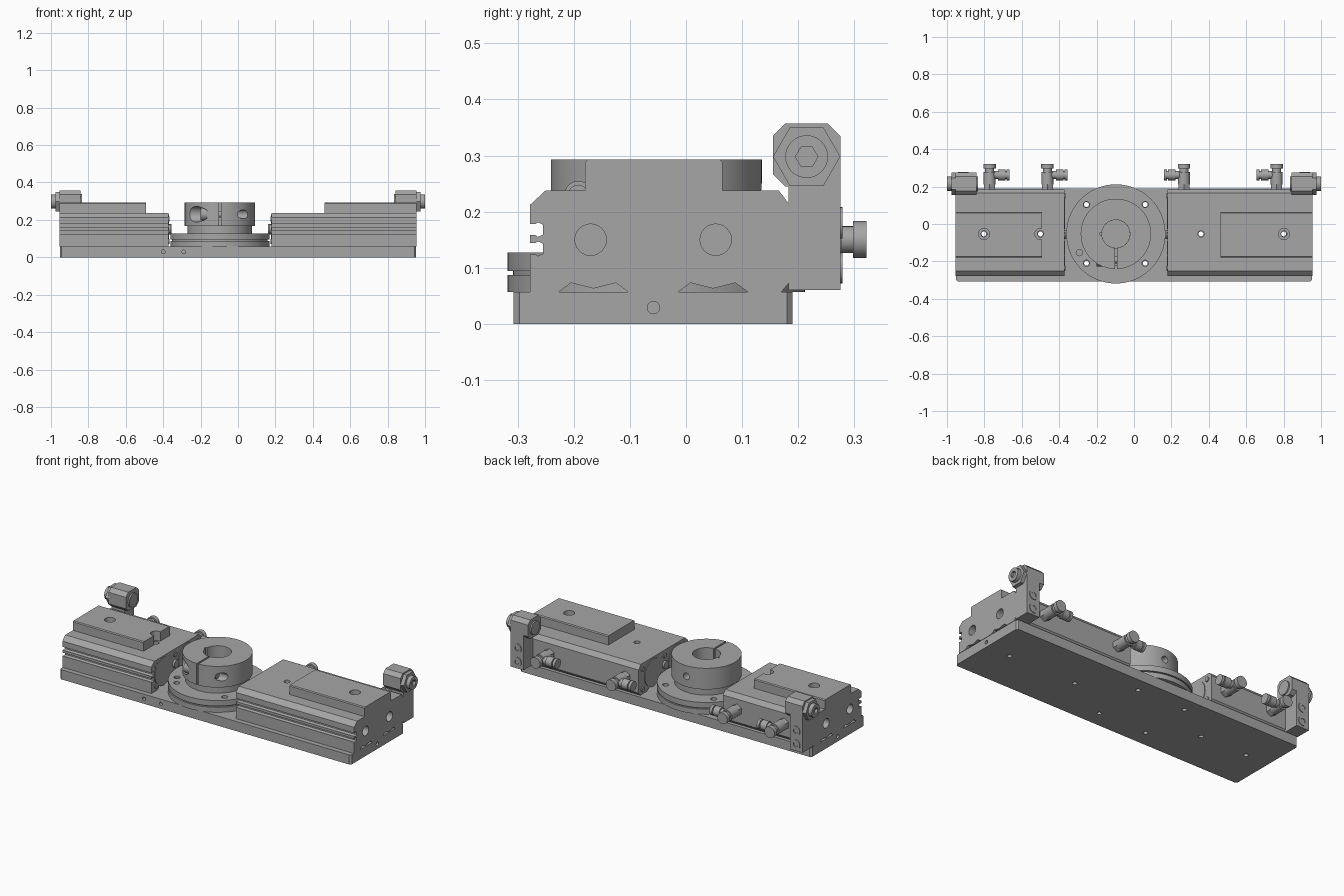
import bpy
import bmesh
from math import radians
from mathutils import Matrix, Vector

if "Cube" in bpy.data.objects:
    bpy.data.objects.remove(bpy.data.objects["Cube"])

metal = bpy.data.materials.new("machined_grey")
metal.use_nodes = True
GREY = (0.38, 0.38, 0.38, 1)
metal.diffuse_color = GREY
metal.node_tree.nodes["Principled BSDF"].inputs["Base Color"].default_value = GREY

AXES = {"x": Matrix.Rotation(radians(90), 4, "Y"),
        "y": Matrix.Rotation(radians(-90), 4, "X"),
        "z": Matrix.Identity(4)}


def finish(name, bm):
    bmesh.ops.recalc_face_normals(bm, faces=bm.faces)
    mesh = bpy.data.meshes.new(name)
    bm.to_mesh(mesh)
    bm.free()
    mesh.materials.append(metal)
    mesh.shade_smooth()
    mesh.set_sharp_from_angle(angle=radians(28))
    obj = bpy.data.objects.new(name, mesh)
    bpy.context.scene.collection.objects.link(obj)
    return obj


def turned(name, axis, centre, steps, sides=40):
    """Coaxial discs along an axis; each step is (from, to, radius[, sides])."""
    bm = bmesh.new()
    for a, b, r, *n in steps:
        lo, hi = min(a, b), max(a, b)
        at = Vector(centre)
        at["xyz".index(axis)] = (lo + hi) / 2
        bmesh.ops.create_cone(bm, cap_ends=True, segments=n[0] if n else sides,
                              radius1=r, radius2=r, depth=hi - lo,
                              matrix=Matrix.Translation(at) @ AXES[axis])
    return finish(name, bm)


def extruded(name, points, axis, lo, hi):
    """Closed outline pushed along x (outline in y, z) or z (outline in x, y)."""
    bm = bmesh.new()
    place = (lambda p, t: (t, *p)) if axis == "x" else (lambda p, t: (*p, t))
    face = bm.faces.new([bm.verts.new(place(p, lo)) for p in points])
    out = bmesh.ops.extrude_face_region(bm, geom=[face])["geom"]
    move = Vector(place((0, 0), hi - lo))
    bmesh.ops.translate(bm, vec=move, verts=[v for v in out if isinstance(v, bmesh.types.BMVert)])
    return finish(name, bm)


def chamfered(x0, x1, y0, y1, c):
    return [(x0 + c, y0), (x1 - c, y0), (x1, y0 + c), (x1, y1 - c),
            (x1 - c, y1), (x0 + c, y1), (x0, y1 - c), (x0, y0 + c)]


def box(name, x, y, z, c=0.0):
    if c:
        return extruded(name, chamfered(*x, *y, c), "z", *z)
    return extruded(name, [(x[0], y[0]), (x[1], y[0]), (x[1], y[1]), (x[0], y[1])], "z", *z)


def cut(obj, cutters):
    for c in cutters:
        mod = obj.modifiers.new("cut", "BOOLEAN")
        mod.operation, mod.solver, mod.object = "DIFFERENCE", "EXACT", c
    graph = bpy.context.evaluated_depsgraph_get()
    mesh = bpy.data.meshes.new_from_object(obj.evaluated_get(graph))
    obj.modifiers.clear()
    obj.data = mesh
    mesh.shade_smooth()
    mesh.set_sharp_from_angle(angle=radians(28))
    for c in cutters:
        bpy.data.objects.remove(c)


def hole(axis, centre, lo, hi, r):
    return turned("hole_cutter", axis, centre, [(lo, hi, r)], 24)


CX, CY = -0.097, -0.053      # rotary axis
FLANGE_HOLES = [(CX + sx * 0.157, CY + sy * 0.157) for sx in (-1, 1) for sy in (-1, 1)]
MOUNT_X = (-0.803, -0.5, 0.358, 0.8)

# Base plate with through holes and small side holes
plate = box("base_plate", (-0.953, 0.953), (-0.307, 0.19), (0, 0.057), 0.01)
cut(plate, [hole("z", (x, y, 0), -0.1, 0.1, 0.013) for x, y in FLANGE_HOLES]
    + [hole("z", (x, CY, 0), -0.1, 0.1, 0.013) for x in MOUNT_X]
    + [hole("y", (x, 0, 0.029), -0.4, -0.27, 0.01) for x in (-0.4, -0.29)]
    + [hole("x", (0, CY - 0.005, 0.029), s * 0.9, s * 1.1, 0.011) for s in (-1, 1)])

# Rotary flange: two discs with a groove between, then a neck
flange = turned("rotary_flange", "z", (CX, CY, 0), [(0.057, 0.087, 0.265)], 72)
upper = turned("rotary_disc", "z", (CX, CY, 0), [(0.094, 0.127, 0.265)], 72)
core = turned("rotary_core", "z", (CX, CY, 0), [(0.085, 0.096, 0.255)], 72)
neck = turned("rotary_neck", "z", (CX, CY, 0), [(0.126, 0.17, 0.172)], 64)
for disc in (flange, upper, core):
    cut(disc, [hole("z", (x, y, 0), 0, 0.2, 0.017) for x, y in FLANGE_HOLES])
cut(upper, [hole("z", (CX - 0.195, CY - 0.1, 0), 0.115, 0.2, 0.017)])
cut(neck, [hole("z", (CX, CY, 0), 0.14, 0.2, 0.075)])

# Split clamp ring with its cross screw bore
ring = turned("clamp_ring", "z", (CX, CY, 0), [(0.168, 0.293, 0.188)], 72)
cut(ring, [turned("bore_cutter", "z", (CX, CY, 0), [(0.1, 0.4, 0.075)], 40),
           box("slit_cutter", (CX - 0.005, CX + 0.005), (-0.4, CY), (0.1, 0.4)),
           box("key_cutter", (CX - 0.085, CX), (CY - 0.007, CY + 0.007), (0.1, 0.4)),
           hole("x", (0, -0.192, 0.23), -0.4, -0.165, 0.042),
           hole("x", (0, -0.192, 0.23), -0.17, 0.2, 0.024),
           hole("y", (CX, 0, 0.23), 0.06, 0.3, 0.02)])
turned("clamp_screw", "x", (0, -0.192, 0.23), [(-0.2, -0.165, 0.034), (-0.17, 0.0, 0.018)], 24)

# Extruded body outline in (y, z): chamfers, two front slots, two bottom reliefs
BODY = [(0.17, 0.057), (0.185, 0.075), (0.185, 0.212), (0.165, 0.238),
        (-0.25, 0.238), (-0.278, 0.212)]
for z in (0.168, 0.134):
    BODY += [(-0.278, z + 0.01), (-0.268, z + 0.01), (-0.264, z + 0.013), (-0.255, z + 0.009),
             (-0.255, z - 0.009), (-0.264, z - 0.013), (-0.268, z - 0.01), (-0.278, z - 0.01)]
BODY += [(-0.278, 0.057)]
for y in (-0.165, 0.048):
    BODY += [(y - 0.062, 0.057), (y - 0.04, 0.073), (y, 0.063), (y + 0.04, 0.073), (y + 0.062, 0.057)]

BORES = (-0.17, 0.053)


def slide_unit(side, inner, block_inner, elbows):
    label = "left" if side > 0 else "right"
    outer = side * 0.955
    span = sorted((inner, outer))
    holes = [x for x in MOUNT_X if x * side > 0]

    # Body with blind end bores and top mounting holes
    body = extruded(label + "_body", BODY, "x", *span)
    cut(body, [hole("x", (0, y, 0.15), side * 0.9, side * 1.1, 0.028) for y in BORES]
        + [hole("z", (x, CY, 0), 0, 0.4, 0.017) for x in holes])

    # Bore caps and screws on the inner end
    for y in BORES:
        turned(label + "_bore_cap", "x", (0, y, 0.15), [(inner, inner - side * 0.004, 0.08)])
    for y in (-0.235, CY - 0.005, 0.15):
        for z in (0.085, 0.205):
            turned(label + "_end_screw", "x", (0, y, z), [(inner, inner - side * 0.006, 0.014)], 16)
    turned(label + "_piston_end", "x", (0, CY - 0.005, 0.152), [(inner, inner - side * 0.012, 0.023)], 24)

    # Raised slide block with counterbored hole, notched where the inner hole meets it
    block = extruded(label + "_slide_block",
                     [(-0.18, 0.237), (0.065, 0.237), (0.065, 0.288), (0.06, 0.293),
                      (-0.175, 0.293), (-0.18, 0.288)], "x", *sorted((block_inner, outer)))
    far = side * 0.802
    cutters = [hole("z", (far, CY, 0), 0.2, 0.4, 0.016), hole("z", (far, CY, 0), 0.262, 0.4, 0.03)]
    if side < 0:
        cutters += [hole("z", (-0.5, CY, 0), 0.2, 0.4, 0.03),
                    box("notch_cutter", (-0.5, -0.4), (CY - 0.018, CY + 0.018), (0.2, 0.4))]
    cut(block, cutters)

    # Stop bracket: upright plate, faceted head, nut and socket bolt
    box(label + "_bracket_plate", sorted((side * 0.872, outer)), (0.183, 0.275), (0.06, 0.27))
    head = chamfered(0.155, 0.275, 0.245, 0.357, 0.022)
    extruded(label + "_bracket_head", head, "x", *sorted((side * 0.842, outer)))
    for z in (0.1, 0.18):
        screw = turned(label + "_bracket_screw", "y", (side * 0.912, 0, z), [(0.27, 0.279, 0.028)], 24)
        cut(screw, [turned("socket_cutter", "y", (side * 0.912, 0, z), [(0.274, 0.3, 0.015)], 6)])
    axis = (0, 0.215, 0.298)
    turned(label + "_stop_nut", "x", axis, [(outer, side * 0.977, 0.06, 6)])
    turned(label + "_stop_tip", "x", axis, [(side * 0.842, side * 0.834, 0.04)], 32)
    bolt = turned(label + "_stop_bolt", "x", axis, [(side * 0.975, side, 0.038)], 32)
    cut(bolt, [turned("socket_cutter", "x", axis, [(side * 0.985, side * 1.1, 0.02)], 6)])

    # Air elbows on the back, branch pointing along the body
    for x in elbows:
        turned(label + "_elbow_stem", "y", (x, 0, 0.15),
               [(0.184, 0.215, 0.034, 6), (0.21, 0.278, 0.032), (0.275, 0.3, 0.024),
                (0.298, 0.322, 0.033)], 24)
        turned(label + "_elbow_branch", "x", (0, 0.262, 0.15),
               [(x, x - side * 0.05, 0.022), (x - side * 0.045, x - side * 0.085, 0.029),
                (x - side * 0.084, x - side * 0.092, 0.022), (x - side * 0.091, x - side * 0.107, 0.029)], 24)


slide_unit(-1, -0.372, -0.492, (-0.772, -0.463))
slide_unit(1, 0.18, 0.463, (0.267, 0.763))
